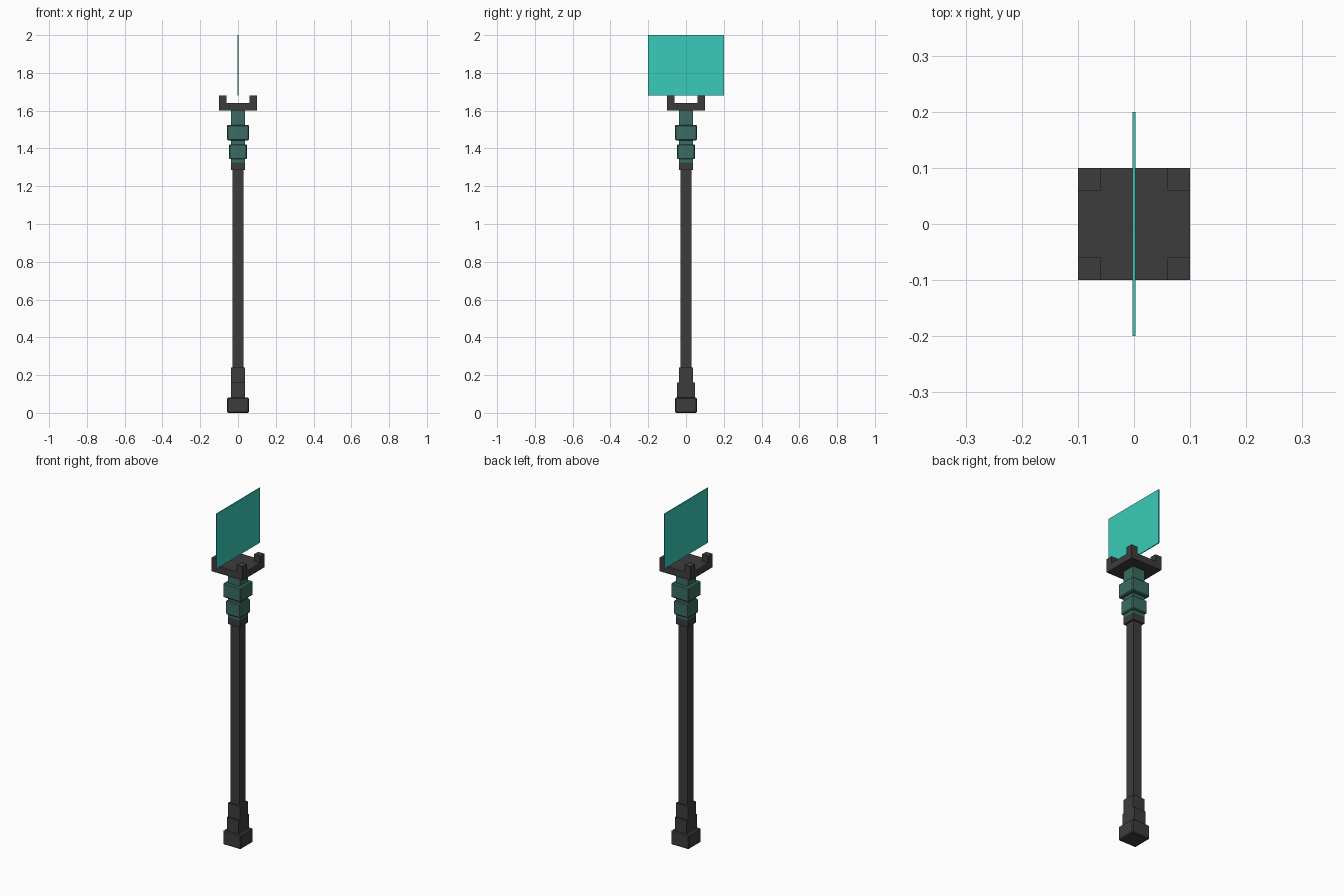
import bpy
import bmesh

if "Cube" in bpy.data.objects:
    bpy.data.objects.remove(bpy.data.objects["Cube"])


def material(name, rgb):
    m = bpy.data.materials.new(name)
    m.diffuse_color = (*rgb, 1.0)
    m.use_nodes = True
    m.node_tree.nodes["Principled BSDF"].inputs["Base Color"].default_value = m.diffuse_color
    return m


DARK = material("dark iron", (0.046, 0.046, 0.046))
GREEN = material("muted green", (0.045, 0.150, 0.122))
TEAL = material("bright teal", (0.040, 0.600, 0.480))


def block(name, hx, hy, z0, z1, mat, x=0.0, y=0.0, bevel=0.0):
    """Box with half sizes hx, hy between heights z0 and z1."""
    bm = bmesh.new()
    bmesh.ops.create_cube(bm, size=1.0)
    for v in bm.verts:
        v.co = (v.co.x * 2 * hx + x, v.co.y * 2 * hy + y,
                z0 + (v.co.z + 0.5) * (z1 - z0))
    if bevel:
        bmesh.ops.bevel(bm, geom=bm.edges[:], offset=bevel, segments=1,
                        affect='EDGES')
    me = bpy.data.meshes.new(name)
    bm.to_mesh(me)
    bm.free()
    me.materials.append(mat)
    ob = bpy.data.objects.new(name, me)
    bpy.context.collection.objects.link(ob)
    return ob


# Stepped foot
block("foot", 0.058, 0.058, 0.0, 0.081, DARK, bevel=0.005)
block("foot_step", 0.038, 0.048, 0.079, 0.161, DARK)
block("foot_collar", 0.038, 0.038, 0.159, 0.24, DARK)

# Long square shaft with its upper collar
block("shaft", 0.028, 0.028, 0.23, 1.30, DARK)
block("shaft_collar", 0.038, 0.038, 1.285, 1.325, DARK)

# Green grip: core with two wider knobs
block("grip_core", 0.038, 0.038, 1.325, 1.602, GREEN)
block("lower_knob", 0.048, 0.048, 1.343, 1.422, GREEN, bevel=0.005)
block("upper_knob", 0.058, 0.058, 1.443, 1.525, GREEN, bevel=0.005)

# Bowl plate with four corner posts
block("bowl_plate", 0.1, 0.1, 1.6, 1.64, DARK)
for sx in (-1, 1):
    for sy in (-1, 1):
        block("corner_post", 0.02, 0.02, 1.64, 1.68, DARK,
              x=0.08 * sx, y=0.08 * sy)

# Thin flame panel
block("flame_panel", 0.0025, 0.2, 1.68, 2.0, TEAL)
